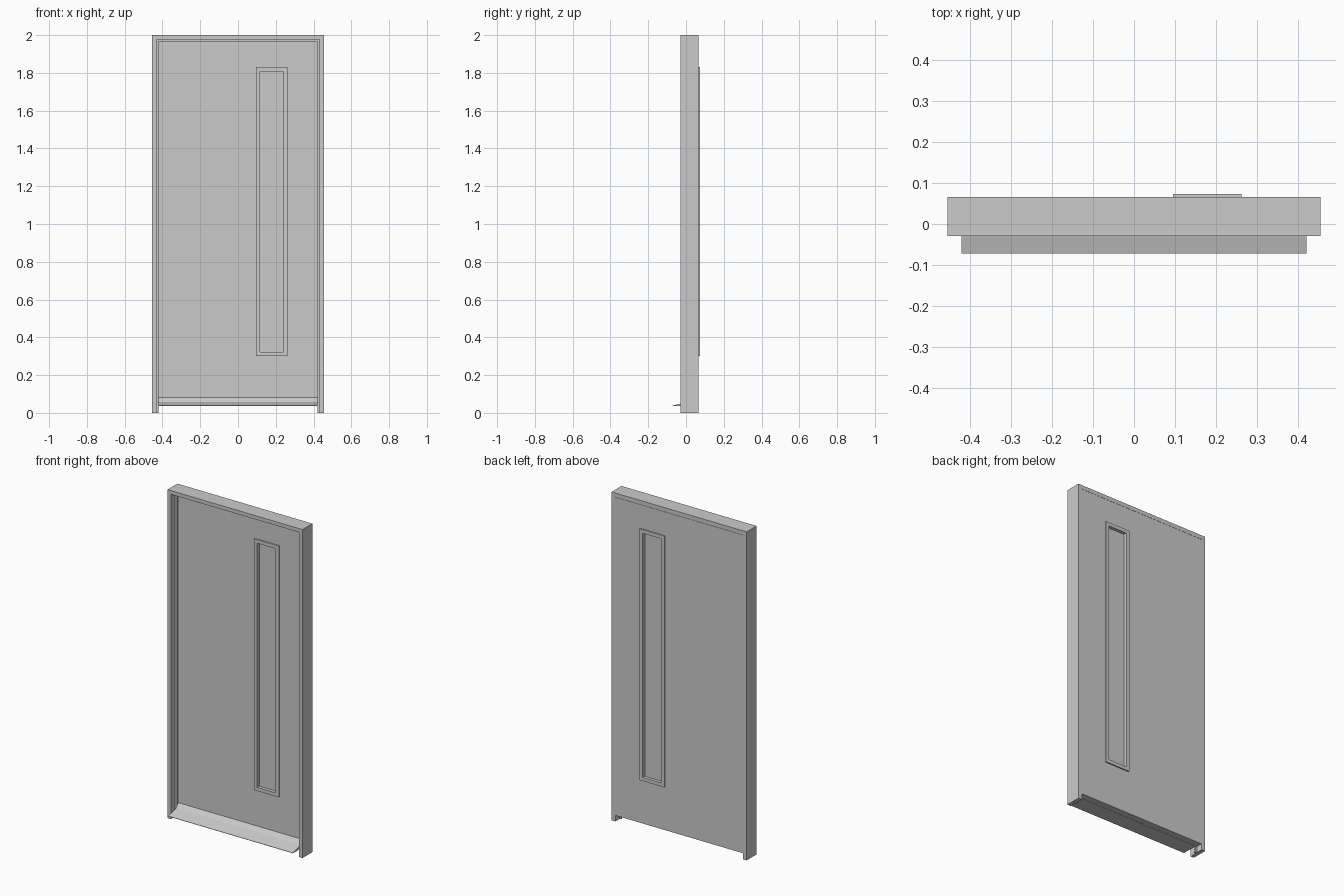
import bpy, bmesh

if "Cube" in bpy.data.objects:
    bpy.data.objects.remove(bpy.data.objects["Cube"])

BACK = 0.066          # back plane shared by frame and leaf
LEAF_FRONT = 0.026    # front plane of the leaf


def mesh_object(name, bm):
    bmesh.ops.recalc_face_normals(bm, faces=bm.faces)
    me = bpy.data.meshes.new(name)
    bm.to_mesh(me)
    bm.free()
    ob = bpy.data.objects.new(name, me)
    bpy.context.collection.objects.link(ob)
    return ob


def sweep(name, profile, rings, closed):
    """Join matching corner loops; rings is a function list mapping (inset, y) to a point."""
    bm = bmesh.new()
    loops = [[bm.verts.new(r(d, y)) for d, y in profile] for r in rings]
    n, m = len(profile), len(rings)
    for i in range(m if closed else m - 1):
        a, b = loops[i], loops[(i + 1) % m]
        for j in range(n):
            k = (j + 1) % n
            bm.faces.new((a[j], a[k], b[k], b[j]))
    if not closed:
        bm.faces.new(loops[0])
        bm.faces.new(loops[-1])
    return mesh_object(name, bm)


def rect_rings(x0, x1, z0, z1):
    return [lambda d, y: (x0 + d, y, z0 + d), lambda d, y: (x0 + d, y, z1 - d),
            lambda d, y: (x1 - d, y, z1 - d), lambda d, y: (x1 - d, y, z0 + d)]


# Door frame: one rebated jamb profile swept up, across and down
jamb = [(0, -0.029), (0.023, -0.029), (0.023, 0.013), (0.034, 0.013),
        (0.034, LEAF_FRONT), (0.025, LEAF_FRONT), (0.025, BACK), (0, BACK)]
W = 0.455
sweep("door_frame", jamb, [
    lambda d, y: (-W + d, y, 0), lambda d, y: (-W + d, y, 2 - d),
    lambda d, y: (W - d, y, 2 - d), lambda d, y: (W - d, y, 0)], False)

# Door leaf: a slab with a window opening
WX0, WX1, WZ0, WZ1 = 0.095, 0.262, 0.30, 1.83
edge = 0.022
bm = bmesh.new()
loops = []
for y in (LEAF_FRONT, BACK):
    for x0, x1, z0, z1 in ((-0.43, 0.43, 0.037, 1.974),
                           (WX0 + edge, WX1 - edge, WZ0 + edge, WZ1 - edge)):
        loops.append([bm.verts.new(p) for p in
                      ((x0, y, z0), (x1, y, z0), (x1, y, z1), (x0, y, z1))])
fo, fi, bo, bi = loops
for a, b in ((fo, fi), (bo, bi), (fo, bo), (fi, bi)):
    for j in range(4):
        k = (j + 1) % 4
        bm.faces.new((a[j], a[k], b[k], b[j]))
mesh_object("door_leaf", bm)

# Window trims on both sides of the leaf
for name, ya, yb in (("window_trim_front", LEAF_FRONT - 0.008, LEAF_FRONT),
                     ("window_trim_back", BACK, BACK + 0.0075)):
    sweep(name, [(0, ya), (edge, ya), (edge, yb), (0, yb)],
          rect_rings(WX0, WX1, WZ0, WZ1), True)

# Glass pane in the middle of the leaf
bpy.ops.mesh.primitive_cube_add(size=1, location=((WX0 + WX1) / 2, 0.046, (WZ0 + WZ1) / 2))
glass = bpy.context.object
glass.name = "window_glass"
glass.scale = (WX1 - WX0 - 2 * edge, 0.016, WZ1 - WZ0 - 2 * edge)

# Sloping weather bar along the foot of the leaf
bar = [(-0.072, 0.036), (LEAF_FRONT, 0.036), (LEAF_FRONT, 0.082),
       (0.008, 0.062), (0.004, 0.058), (-0.072, 0.038)]
sweep("weather_bar", bar, [lambda y, z: (-0.42, y, z), lambda y, z: (0.42, y, z)], False)
